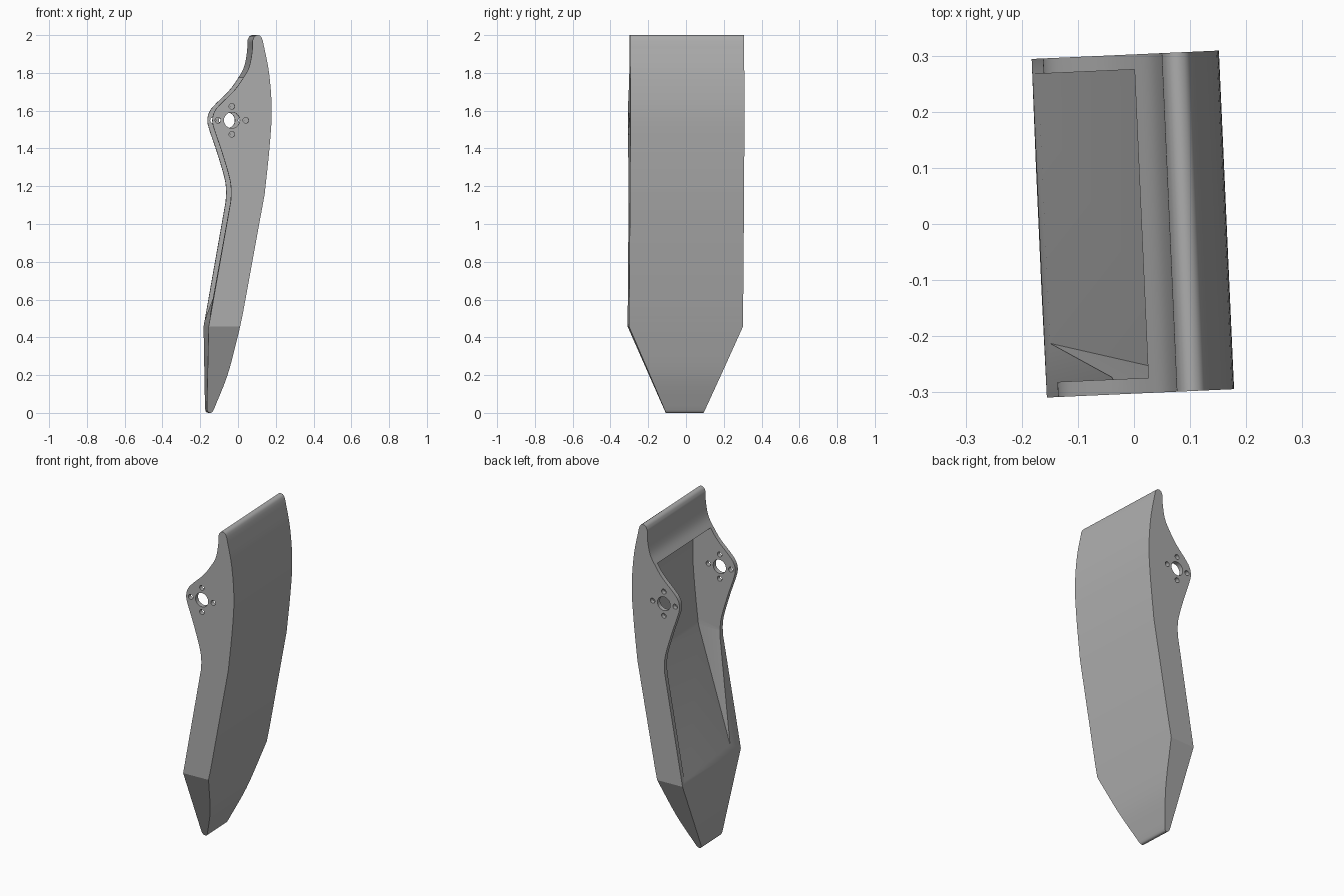
import bpy, bmesh, math
from mathutils import Vector, Matrix

cube = bpy.data.objects.get("Cube")
if cube:
    bpy.data.objects.remove(cube, do_unlink=True)

HALF = 0.302       # half width of the shell
INNER = 0.275      # half width of the hollow
TILT = Matrix.Rotation(math.radians(2.57), 4, 'Z')

grey = bpy.data.materials.new("plain grey")
grey.use_nodes = True
color = (0.42, 0.42, 0.42, 1)
grey.diffuse_color = color
grey.node_tree.nodes["Principled BSDF"].inputs["Base Color"].default_value = color


def spline(points, steps=6):
    """Smooth curve through the points."""
    p = [Vector(q) for q in points]
    p = [2 * p[0] - p[1]] + p + [2 * p[-1] - p[-2]]
    out = []
    for a, b, c, d in zip(p, p[1:], p[2:], p[3:]):
        for i in range(steps):
            t = i / steps
            out.append(0.5 * (2 * b + (c - a) * t + (2 * a - 5 * b + 4 * c - d) * t * t
                              + (3 * b - a - 3 * c + d) * t ** 3))
    return out + [p[-2]]


def make_object(name, bm):
    bmesh.ops.recalc_face_normals(bm, faces=bm.faces)
    bm.transform(TILT)
    mesh = bpy.data.meshes.new(name)
    bm.to_mesh(mesh)
    bm.free()
    obj = bpy.data.objects.new(name, mesh)
    bpy.context.collection.objects.link(obj)
    mesh.materials.append(grey)
    return obj


def loft(bm, rings):
    """Skin a closed solid through rings of equal length."""
    rings = [[bm.verts.new(co) for co in ring] for ring in rings]
    n = len(rings[0])
    for a, b in zip(rings, rings[1:]):
        for i in range(n):
            j = (i + 1) % n
            bm.faces.new((a[i], a[j], b[j], b[i]))
    bm.faces.new(rings[0])
    bm.faces.new(rings[-1])


# Side profile (x, z): outer curve, rounded tip, mounting lobe, rounded foot
outer_low = spline([(-0.134, 0.015), (-0.064, 0.2), (-0.015, 0.4), (0.013, 0.53)])
outer_high = spline([(0.128, 1.16), (0.153, 1.4), (0.165, 1.6), (0.151, 1.8), (0.118, 1.97)])
tip = spline([(0.118, 1.97), (0.108, 1.992), (0.09, 2.0), (0.073, 1.992), (0.063, 1.97)], 3)
lobe = spline([(0.063, 1.97), (0.061, 1.91), (0.045, 1.83), (0.012, 1.77), (-0.035, 1.705),
               (-0.106, 1.635), (-0.138, 1.595), (-0.149, 1.55), (-0.139, 1.5),
               (-0.1, 1.385), (-0.06, 1.25), (-0.05, 1.18), (-0.052, 1.12)])
foot = spline([(-0.17, 0.022), (-0.165, 0.006), (-0.152, 0.0), (-0.141, 0.004), (-0.134, 0.015)], 3)
profile = (outer_low + outer_high + tip[1:] + lobe[1:]
           + [Vector((-0.169, 0.457))] + foot[:-1])

# Solid shell, with the lower sides cut to a taper
bm = bmesh.new()
loft(bm, [[(p.x, y, p.y) for p in profile] for y in (-HALF, HALF)])
for side in (-1, 1):
    cut = bmesh.ops.bisect_plane(
        bm, geom=bm.verts[:] + bm.edges[:] + bm.faces[:], dist=1e-5,
        plane_co=(0, side * HALF, 0.457), plane_no=(0, side * 0.457, -0.202), clear_outer=True)
    edges = [e for e in cut["geom_cut"] if isinstance(e, bmesh.types.BMEdge)]
    bmesh.ops.contextual_create(bm, geom=edges)
shell = make_object("shell", bm)

# Hollow: floor follows the outer curve, then ramps out and narrows to the rear edge
sections = [(-0.18, 0.46, 0.2, -0.172)]
sections += [(p.x - 0.035, p.y, INNER, -0.052) for p in outer_high if p.y < 1.75]
sections += [(0.12, 1.772, INNER, -0.052)]
bm = bmesh.new()
loft(bm, [[(x, -w, z), (x, w, z), (rim, INNER, z), (-0.5, INNER, z),
           (-0.5, -INNER, z), (rim, -INNER, z)] for x, z, w, rim in sections])
hollow = make_object("hollow_cutter", bm)

# Shaft hole with four bolt holes around it, through both walls
bm = bmesh.new()
holes = [(0, 0, 0.042, 40)]
holes += [(dx * 0.074, dz * 0.074, 0.015, 24) for dx, dz in ((1, 0), (-1, 0), (0, 1), (0, -1))]
for dx, dz, radius, sides in holes:
    place = Matrix.Translation((-0.046 + dx, 0, 1.549 + dz)) @ Matrix.Rotation(math.pi / 2, 4, 'X')
    bmesh.ops.create_cone(bm, cap_ends=True, segments=sides, radius1=radius,
                          radius2=radius, depth=1, matrix=place)
bolts = make_object("hole_cutter", bm)

bpy.context.view_layer.objects.active = shell
shell.select_set(True)
for cutter in (hollow, bolts):
    mod = shell.modifiers.new(cutter.name, 'BOOLEAN')
    mod.operation = 'DIFFERENCE'
    mod.solver = 'EXACT'
    mod.object = cutter
    bpy.ops.object.modifier_apply(modifier=mod.name)
    bpy.data.objects.remove(cutter, do_unlink=True)

bpy.ops.object.select_all(action='DESELECT')
shell.select_set(True)
bpy.ops.object.shade_smooth_by_angle(angle=math.radians(22))
